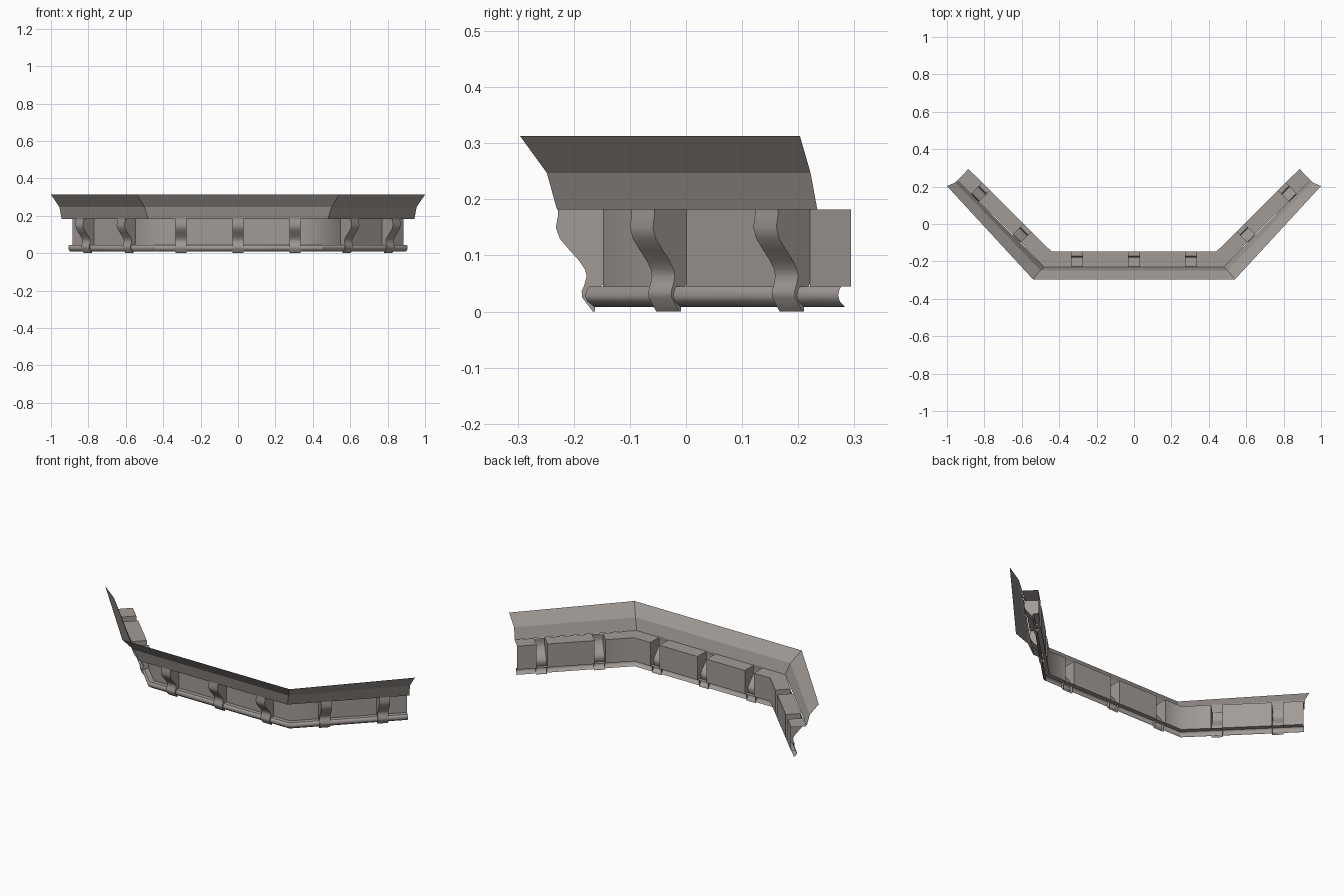
import bpy, math
from mathutils import Vector

if "Cube" in bpy.data.objects:
    bpy.data.objects.remove(bpy.data.objects["Cube"])

stone = bpy.data.materials.new("warm_grey_stone")
stone.diffuse_color = (0.36, 0.33, 0.31, 1)
stone.use_nodes = True
stone.node_tree.nodes["Principled BSDF"].inputs["Base Color"].default_value = stone.diffuse_color

# Plan of the bay: panel line, with outward direction for each stretch
CORNER, END = Vector((0.44, -0.148)), Vector((0.885, 0.294))
WING = (END - CORNER).normalized()
WING_N = Vector((WING.y, -WING.x))
FRONT_N = Vector((0, -1))
HALF = 0.029           # half width of a bracket


def make(name, rows, smooth=None):
    """Loft quads between rows of points (rows run top to bottom, points left to right)."""
    n = len(rows[0])
    verts = [p for r in rows for p in r]
    faces = [(k * n + i, (k + 1) * n + i, (k + 1) * n + i + 1, k * n + i + 1)
             for k in range(len(rows) - 1) for i in range(n - 1)]
    me = bpy.data.meshes.new(name)
    me.from_pydata(verts, [], faces)
    me.materials.append(stone)
    if smooth:
        me.polygons.foreach_set("use_smooth", [True] * len(me.polygons))
        me.set_sharp_from_angle(angle=math.radians(smooth))
    me.update()
    ob = bpy.data.objects.new(name, me)
    bpy.context.collection.objects.link(ob)
    return ob


def mirror_row(row):
    return [(-x, y, z) for x, y, z in reversed(row)]


def front(x):
    return Vector((x, -0.148)), FRONT_N


def wing(s):
    return CORNER + WING * s, WING_N


corner = (CORNER, Vector((0.49, -1.0)))
end = (END, WING_N)


def row(stations, d, z):
    return [(*(p + n * d), z) for p, n in stations]


# Flared cornice on top: corner and wing end at each height
cornice = []
for cx, cy, ex, ey, z in [(0.54, -0.296, 1.0, 0.203, 0.313),
                          (0.50, -0.248, 0.955, 0.222, 0.247),
                          (0.48, -0.230, 0.943, 0.234, 0.182)]:
    half = [(cx, cy, z), (ex, ey, z)]
    cornice.append(mirror_row(half) + half)
make("cornice", cornice)

# Rounded base moulding
bead = []
for d, z in [(0, 0.045), (0.024, 0.045), (0.029, 0.039), (0.032, 0.028),
             (0.028, 0.018), (0.015, 0.008)]:
    half = row([corner, end], d, z)
    bead.append(mirror_row(half) + half)
make("base_moulding", bead, 40)

# Recessed panels with soffit, interrupted at every bracket
FX, S1, S2 = 0.305, 0.182, 0.494
pieces = {"front_panel": [front(HALF), front(FX - HALF)],
          "corner_panel": [front(FX + HALF), corner, wing(S1 - HALF)],
          "wing_panel": [wing(S1 + HALF), wing(S2 - HALF)],
          "end_panel": [wing(S2 + HALF), end]}
for name, st in pieces.items():
    rows = [row(st, d, z) for d, z in [(0.082, 0.182), (0, 0.182), (0, 0.045)]]
    make(name + "_right", rows, 50)
    make(name + "_left", [mirror_row(r) for r in rows], 50)

# S-curved hollow brackets
PROFILE = [(0.08, 0.182), (0.08, 0.172), (0.084, 0.15), (0.077, 0.13), (0.06, 0.11),
           (0.042, 0.09), (0.032, 0.075), (0.029, 0.063), (0.033, 0.048),
           (0.038, 0.036), (0.037, 0.025), (0.018, 0.0)]


def bracket(name, p, n, flip=False):
    t = Vector((-n.y, n.x)) * HALF
    rows = []
    for d, z in PROFILE:
        back = 0 if z > 0.045 else 0.014
        pts = [p - t + n * back, p - t + n * d, p + t + n * d, p + t + n * back]
        r = [(q.x, q.y, z) for q in pts]
        rows.append(mirror_row(r) if flip else r)
    make(name, rows, 35)


bracket("bracket_centre", *front(0))
for name, st in [("front", front(FX)), ("wing_inner", wing(S1)), ("wing_outer", wing(S2))]:
    bracket("bracket_" + name + "_right", *st)
    bracket("bracket_" + name + "_left", *st, flip=True)
